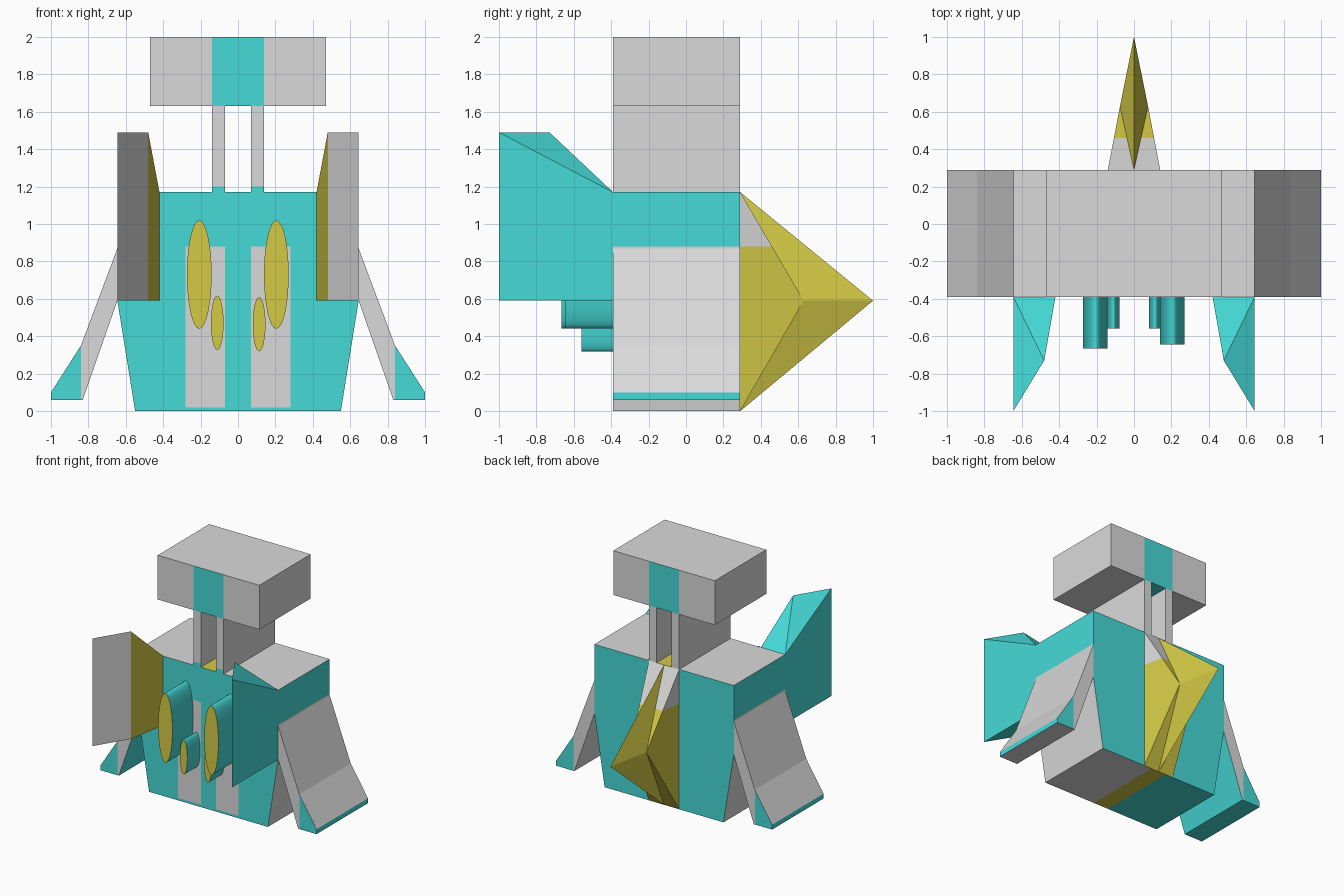
import bpy, bmesh, math
from mathutils import Vector

if "Cube" in bpy.data.objects:
    bpy.data.objects.remove(bpy.data.objects["Cube"])


def material(name, rgb):
    m = bpy.data.materials.new(name)
    m.diffuse_color = (*rgb, 1)
    m.use_nodes = True
    m.node_tree.nodes["Principled BSDF"].inputs["Base Color"].default_value = m.diffuse_color
    return m


MATS = [material("light grey", (0.70, 0.70, 0.70)),
        material("turquoise", (0.06, 0.70, 0.68)),
        material("mustard yellow", (0.66, 0.59, 0.06))]
GREY, TEAL, YELLOW = 0, 1, 2
Y0, Y1 = -0.39, 0.29          # front and back of the main block


def finish(name, bm, rule, cuts=()):
    """Cut the mesh along (axis, value) planes, then colour faces by rule."""
    for axis, value in cuts:
        co, no = Vector((0, 0, 0)), Vector((0, 0, 0))
        co[axis], no[axis] = value, 1
        geom = bm.verts[:] + bm.edges[:] + bm.faces[:]
        bmesh.ops.bisect_plane(bm, geom=geom, plane_co=co, plane_no=no)
    bmesh.ops.recalc_face_normals(bm, faces=bm.faces[:])
    bm.normal_update()
    for f in bm.faces:
        f.material_index = rule(f.normal, f.calc_center_median())
    me = bpy.data.meshes.new(name)
    bm.to_mesh(me)
    bm.free()
    for m in MATS:
        me.materials.append(m)
    ob = bpy.data.objects.new(name, me)
    bpy.context.collection.objects.link(ob)
    return ob


def prism(points, y0=Y0, y1=Y1):
    """Extrude an x,z outline from y0 to y1."""
    bm = bmesh.new()
    face = bm.faces.new([bm.verts.new((x, y0, z)) for x, z in points])
    ext = bmesh.ops.extrude_face_region(bm, geom=[face])["geom"]
    verts = [v for v in ext if isinstance(v, bmesh.types.BMVert)]
    bmesh.ops.translate(bm, verts=verts, vec=(0, y1 - y0, 0))
    return bm


def rect(x0, x1, z0, z1):
    return [(x0, z0), (x1, z0), (x1, z1), (x0, z1)]


# Body with two grey front stripes
def body_rule(n, c):
    if n.y < -0.5:
        return GREY if 0.07 < abs(c.x) < 0.28 and 0.02 < c.z < 0.88 else TEAL
    if n.y > 0.5:
        return TEAL
    if n.z > 0.5:
        return YELLOW if abs(c.x) < 0.07 else GREY
    if n.z < -0.5:
        return GREY if c.x > 0.07 else YELLOW if c.x > -0.07 else TEAL
    return TEAL if c.z > 0.88 else GREY


body = [(-0.55, 0), (0.55, 0), (0.645, 0.59), (0.645, 1.17), (-0.645, 1.17), (-0.645, 0.59)]
finish("body", prism(body), body_rule,
       [(0, -0.28), (0, -0.07), (0, 0.07), (0, 0.28), (2, 0.02), (2, 0.88)])

# Head with a turquoise centre band
finish("head", prism(rect(-0.47, 0.47, 1.63, 2.0)),
       lambda n, c: TEAL if abs(c.x) < 0.13 and n.z < 0.5 else GREY,
       [(0, -0.14), (0, 0.14)])

for s, side in ((-1, "left"), (1, "right")):
    # Neck post
    finish(f"neck_post_{side}", prism(rect(s * 0.07, s * 0.14, 1.17, 1.63)),
           lambda n, c: TEAL if n.y < -0.5 and c.z < 1.2 else GREY, [(2, 1.2)])

    # Splayed leg with turquoise toe
    def leg_rule(n, c):
        if abs(n.y) > 0.5:
            return TEAL if c.x * s > 0.84 else GREY
        if n.x * s > 0.95:
            return TEAL
        return TEAL if n.z < -0.1 and s < 0 else GREY

    leg = [(0.645, 0.87), (0.84, 0.35), (1, 0.1), (1, 0.06), (0.83, 0.06), (0.645, 0.59)]
    finish(f"leg_{side}", prism([(s * x, z) for x, z in leg]), leg_rule, [(0, s * 0.84)])

    # Forward wing plate
    def wing_rule(n, c):
        if abs(n.z) > 0.3 or n.x * s > 0.5 or n.y > 0.5:
            return TEAL
        return GREY if n.y < -0.35 else YELLOW

    bm = bmesh.new()
    for x, y, top in ((0.42, Y0, 1.17), (0.645, Y0, 1.17), (0.645, -1.0, 1.49), (0.48, -0.73, 1.49)):
        for z in (0.59, top):
            bm.verts.new((s * x, y, z))
    bmesh.ops.convex_hull(bm, input=bm.verts[:])
    finish(f"wing_{side}", bm, wing_rule)

# Pointed tail: central ridge with pinched sides
bm = bmesh.new()
tip = bm.verts.new((0, 1.0, 0.59))
top = bm.verts.new((0, Y1, 1.17))
low = bm.verts.new((0, Y1, 0))
for s in (-1, 1):
    mid = bm.verts.new((s * 0.075, 0.63, 0.59))
    c_top = bm.verts.new((s * 0.14, Y1, 1.17))
    c_low = bm.verts.new((s * 0.14, Y1, 0))
    for tri in ((top, tip, mid), (low, tip, mid), (top, mid, c_top),
                (c_top, mid, c_low), (low, mid, c_low), (top, c_top, c_low), (top, c_low, low)):
        # the two base triangles close the back of each half
        bm.faces.new(tri)
bmesh.ops.delete(bm, geom=[f for f in bm.faces if all(abs(v.co.y - Y1) < 1e-5 for v in f.verts)],
                 context="FACES_ONLY")


def tail_rule(n, c):
    return GREY if c.z > 0.88 and c.y < 0.46 and abs(c.x) > 0.03 else YELLOW


finish("tail", bm, tail_rule, [(2, 0.88)])

# Oval barrels on the front
for name, x, z, rx, rz, y in (("large_barrel_left", -0.207, 0.73, 0.066, 0.29, -0.665),
                              ("large_barrel_right", 0.205, 0.73, 0.066, 0.29, -0.645),
                              ("small_barrel_left", -0.111, 0.472, 0.034, 0.145, -0.56),
                              ("small_barrel_right", 0.113, 0.464, 0.034, 0.145, -0.56)):
    ring = [(x + rx * math.cos(a), z + rz * math.sin(a))
            for a in (2 * math.pi * i / 32 for i in range(32))]
    ob = finish(name, prism(ring, y, Y0), lambda n, c: YELLOW if n.y < -0.5 else TEAL)
    bpy.ops.object.select_all(action="DESELECT")
    ob.select_set(True)
    bpy.context.view_layer.objects.active = ob
    bpy.ops.object.shade_smooth_by_angle(angle=math.radians(50))
